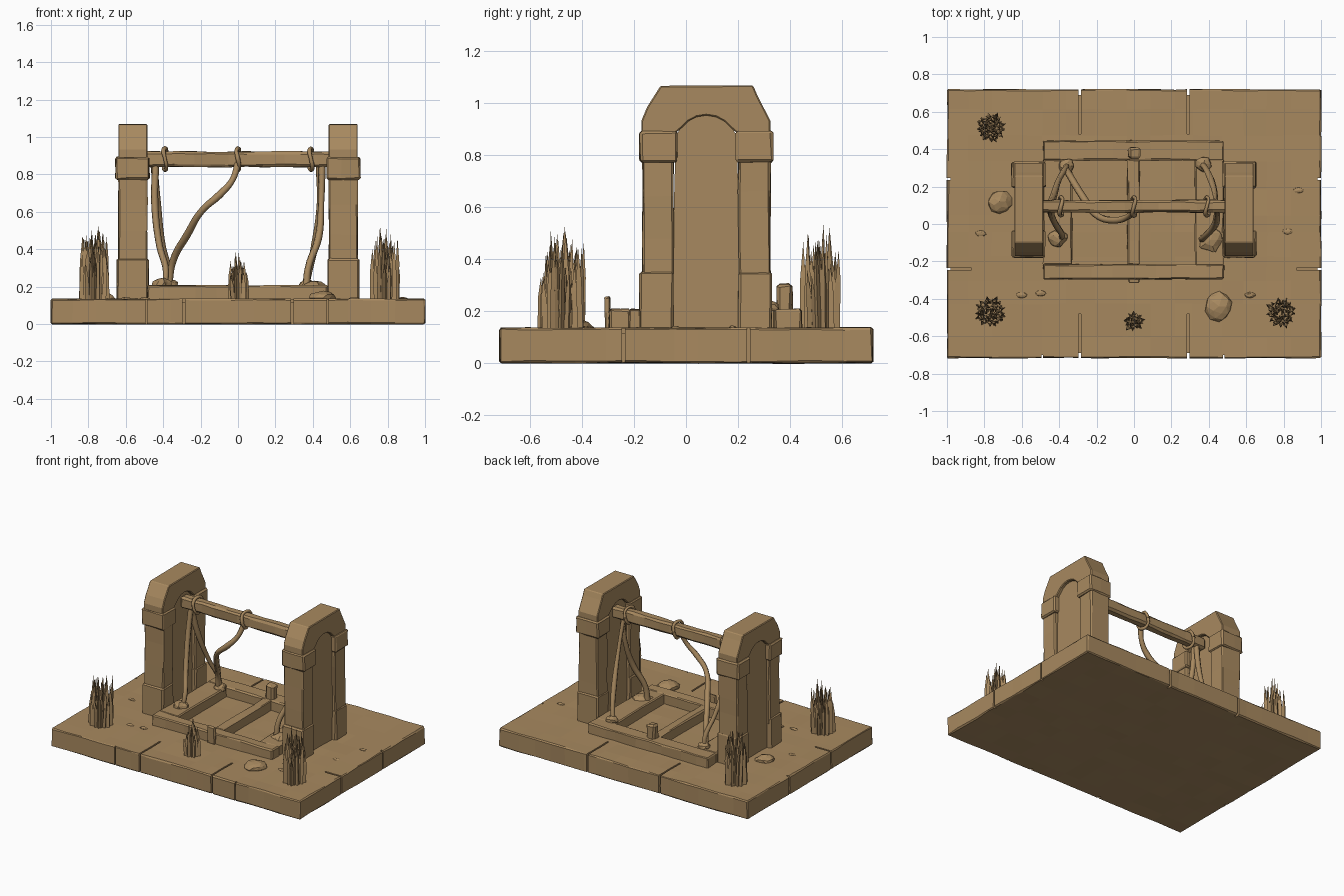
import bpy, bmesh, math, random
from mathutils import Vector, Matrix

random.seed(4)
if "Cube" in bpy.data.objects:
    bpy.data.objects.remove(bpy.data.objects["Cube"])

sandstone = bpy.data.materials.new("sandstone")
sandstone.use_nodes = True
tan = (0.39, 0.25, 0.115, 1)
sandstone.diffuse_color = tan
sandstone.node_tree.nodes["Principled BSDF"].inputs["Base Color"].default_value = tan


def finish(name, bm):
    """Turn a bmesh into a flat shaded object."""
    bmesh.ops.recalc_face_normals(bm, faces=bm.faces)
    mesh = bpy.data.meshes.new(name)
    bm.to_mesh(mesh)
    bm.free()
    mesh.materials.append(sandstone)
    obj = bpy.data.objects.new(name, mesh)
    bpy.context.collection.objects.link(obj)
    return obj


def weather(bm, step, chip, wobble):
    """Slice the block along each axis, bevel its edges and roughen them."""
    for axis in range(3):
        values = [v.co[axis] for v in bm.verts]
        low, high = min(values), max(values)
        count = int((high - low) / step)
        for i in range(1, count):
            spot = Vector()
            spot[axis] = low + (high - low) * (i + random.uniform(-.25, .25)) / count
            normal = Vector()
            normal[axis] = 1
            bmesh.ops.bisect_plane(bm, geom=bm.verts[:] + bm.edges[:] + bm.faces[:],
                                   plane_co=spot, plane_no=normal)
    bmesh.ops.recalc_face_normals(bm, faces=bm.faces)
    sharp = [e for e in bm.edges if e.calc_face_angle(0) > 0.6]
    edge_verts = {v for e in sharp for v in e.verts}
    bmesh.ops.bevel(bm, geom=sharp + list(edge_verts), offset=chip,
                    segments=1, affect='EDGES', clamp_overlap=True)
    for v in bm.verts:
        v.co += Vector([random.uniform(-wobble, wobble) for _ in range(3)])


def add_box(bm, low, high):
    low, high = Vector(low), Vector(high)
    place = Matrix.Translation((low + high) / 2) @ Matrix.Diagonal((*(high - low), 1))
    bmesh.ops.create_cube(bm, size=1, matrix=place)


def block(name, low, high, step=.15, chip=.008, wobble=.003):
    bm = bmesh.new()
    add_box(bm, low, high)
    weather(bm, step, chip, wobble)
    return finish(name, bm)


def prism(name, outline, x0, x1, chip=.008):
    """Extrude a y, z outline along x."""
    bm = bmesh.new()
    face = bm.faces.new([bm.verts.new((x0, y, z)) for y, z in outline])
    out = bmesh.ops.extrude_face_region(bm, geom=[face])
    for v in out["geom"]:
        if isinstance(v, bmesh.types.BMVert):
            v.co.x = x1
    bmesh.ops.recalc_face_normals(bm, faces=bm.faces)
    if chip:
        edges = [e for e in bm.edges if e.calc_face_angle(0) > 0.6]
        bmesh.ops.bevel(bm, geom=edges, offset=chip, segments=1, affect='EDGES')
    return finish(name, bm)


def cut(target, boxes):
    """Carve a set of separate boxes out of a part."""
    bm = bmesh.new()
    for low, high in boxes:
        add_box(bm, low, high)
    cutter = finish("cutter", bm)
    cutter.hide_render = True
    mod = target.modifiers.new("cut", 'BOOLEAN')
    mod.operation, mod.solver, mod.object = 'DIFFERENCE', 'EXACT', cutter
    graph = bpy.context.evaluated_depsgraph_get()
    carved = bpy.data.meshes.new_from_object(target.evaluated_get(graph))
    target.modifiers.clear()
    target.data = carved
    bpy.data.objects.remove(cutter)


def rock(name, place, size):
    bm = bmesh.new()
    bmesh.ops.create_icosphere(bm, subdivisions=2, radius=1)
    for v in bm.verts:
        v.co = v.co * random.uniform(.85, 1.1)
        v.co = Vector(place) + Vector(a * b for a, b in zip(v.co, size))
    finish(name, bm)


def root(name, points, thick):
    """A gnarled strand through a few points."""
    curve = bpy.data.curves.new(name, 'CURVE')
    curve.dimensions = '3D'
    curve.bevel_depth, curve.bevel_resolution = thick, 1
    curve.resolution_u, curve.use_fill_caps = 5, True
    spline = curve.splines.new('BEZIER')
    spline.bezier_points.add(len(points) - 1)
    for p, co in zip(spline.bezier_points, points):
        p.co, p.radius = co, random.uniform(.75, 1.15)
        p.handle_left_type = p.handle_right_type = 'AUTO'
    curve.materials.append(sandstone)
    obj = bpy.data.objects.new(name, curve)
    bpy.context.collection.objects.link(obj)


def grass(name, x, y, radius, height, count):
    """A tight clump of upright pointed blades."""
    bm = bmesh.new()
    for i in range(count):
        angle = i * 2.4
        reach = radius * math.sqrt((i + .5) / count)
        tall = height * random.uniform(.55, 1) * (1 - .25 * reach / radius)
        foot = Vector((x + reach * math.cos(angle), y + reach * math.sin(angle), .125))
        lean = Vector((random.uniform(-.012, .012), random.uniform(-.012, .012), 0))
        rings = []
        for part, wide in ((0, .013), (.6, .012)):
            mid = foot + lean * part + Vector((0, 0, tall * part))
            rings.append([bm.verts.new(mid + wide * Vector((
                math.cos(angle + k * math.tau / 3), math.sin(angle + k * math.tau / 3), 0)))
                for k in range(3)])
        tip = bm.verts.new(foot + lean + Vector((0, 0, tall)))
        for k in range(3):
            n = (k + 1) % 3
            bm.faces.new((rings[0][k], rings[0][n], rings[1][n], rings[1][k]))
            bm.faces.new((rings[1][k], rings[1][n], tip))
        bm.faces.new(rings[0])
    finish(name, bm)


# Cracked floor slab
slab = block("floor_slab", (-1, -.717, 0), (1, .72, .135), .13, .007, .003)
cut(slab, [((x - .007, s * .69, -.1), (x + .007, s * .8, .3))
           for x in (-.29, .29) for s in (-1, 1)]
    + [((s * .98, y - .006, -.1), (s * 1.1, y + .006, .3))
       for y in (-.24, .24) for s in (-1, 1)]
    + [((x - .004, -.74, -.1), (x + .004, -.7, .3)) for x in (-.49, .48)])
cut(slab, [((x - .006, min(s * .48, s * .8), .115), (x + .006, max(s * .48, s * .8), .2))
           for x in (-.29, .29) for s in (-1, 1)]
    + [((-1.1, -.246, .115), (-.87, -.234, .2)), ((.87, -.246, .115), (1.1, -.234, .2))])

# Basin frame with two openings
for name, low, high in (
        ("basin_front", (-.485, -.295), (.48, -.215)),
        ("basin_back", (-.485, .34), (.48, .445)),
        ("basin_right", (-.485, -.22), (-.33, .345)),
        ("basin_left", (.325, -.22), (.48, .345)),
        ("basin_divider", (-.035, -.22), (.03, .345))):
    block(name, (*low, .125), (*high, .207), .12, .007, .003)
block("back_peg", (-.03, .35, .19), (.035, .41, .305), .06, .012, .004)
block("front_peg", (-.03, -.312, .13), (.03, -.292, .255), .06, .005, .003)

# Arched pillars
middle, half = .078, .118
arch = [(middle + half * math.cos(a), .835 + .118 * math.sin(a))
        for a in (i * math.pi / 10 for i in range(11))]
crown = [(-.172, .885), (-.172, .932), (-.15, .985), (-.098, 1.067),
         (.258, 1.069), (.275, 1.03), (.325, .932), (.325, .885)]
for side, s in (("right", -1), ("left", 1)):
    def span(inner, outer):
        return min(s * inner, s * outer), max(s * inner, s * outer)
    x0, x1 = span(.485, .64)
    prism(side + "_pillar_crown", crown + [(arch[0][0], .885)]
          + [p for p in arch if p[1] > .885] + [(arch[-1][0], .885)], x0, x1, .005)
    p0, p1 = span(.51, .617)
    prism(side + "_pillar_panel", [(middle - half - .02, .13), (middle + half + .02, .13)]
          + [(y, z + .01) for y, z in arch], p0, p1, 0)
    b0, b1 = span(.474, .655)
    f0, f1 = span(.479, .647)
    for end, y0, y1, out in (("front", -.167, -.048, -1), ("back", .202, .325, 1)):
        base = f"{side}_{end}_"
        block(base + "leg", (x0, y0, .3), (x1, y1, .79), .13, .008, .003)
        block(base + "foot", (f0, y0 - (.012 if out < 0 else 0), .125),
              (f1, y1 + (.006 if out > 0 else 0), .35), .12, .008, .003)
        c0, c1 = (-.178, -.032) if out < 0 else (.192, .335)
        block(base + "capital", (b0, c0, .772), (b1, c1, .893), .08, .009, .003)

# Cross beam and its lashings
block("cross_beam", (-.51, .062, .84), (.51, .128, .922), .09, .013, .003)
for x in (-.39, 0, .39):
    loop = [(x + .008 * math.sin(2 * a), .095 + .05 * math.cos(a), .882 + .058 * math.sin(a))
            for a in (i * math.tau / 8 for i in range(9))]
    root("beam_lashing", loop, .012)

# Hanging roots
root("right_back_root", [(-.45, .1, .86), (-.43, .15, .65), (-.4, .24, .42),
                         (-.365, .3, .28), (-.36, .31, .19)], .019)
root("right_front_root", [(-.44, .09, .86), (-.445, .06, .65), (-.42, 0, .42),
                          (-.385, -.06, .28), (-.4, -.08, .17)], .017)
root("swinging_root", [(0, .07, .86), (-.03, .04, .77), (-.1, .02, .69), (-.19, .04, .61),
                       (-.27, .14, .48), (-.35, .27, .33), (-.37, .3, .2)], .018)
root("left_back_root", [(.43, .1, .86), (.435, .15, .65), (.41, .24, .42),
                        (.38, .3, .28), (.36, .32, .19)], .018)
root("left_front_root", [(.45, .09, .86), (.445, .06, .65), (.43, -.01, .46),
                         (.375, -.07, .3), (.365, -.08, .2)], .02)

# Grass clumps
for name, x, y, r, h, n in (("front_right_grass", -.77, -.47, .075, .45, 48),
                            ("front_left_grass", .785, -.475, .072, .46, 46),
                            ("back_right_grass", -.765, .515, .07, .47, 46),
                            ("front_centre_grass", 0, -.52, .046, .29, 22)):
    grass(name, x, y, r, h, n)

# Loose stones
rock("right_stone", (-.72, .12, .135), (.065, .06, .035))
rock("front_stone", (.455, -.44, .14), (.075, .08, .038))
rock("left_foot_stone", (.41, -.085, .19), (.07, .07, .045))
rock("right_foot_stone", (-.41, -.075, .2), (.055, .05, .05))
for x, y in ((-.36, .31), (.37, .32)):
    rock("root_stone", (x, y, .21), (.045, .04, .03))
for x, y in ((-.82, -.05), (-.6, -.38), (.82, -.04), (.88, .18), (.62, -.38), (-.5, -.37)):
    rock("stone_flake", (x, y, .135), (.03, .016, .009))
